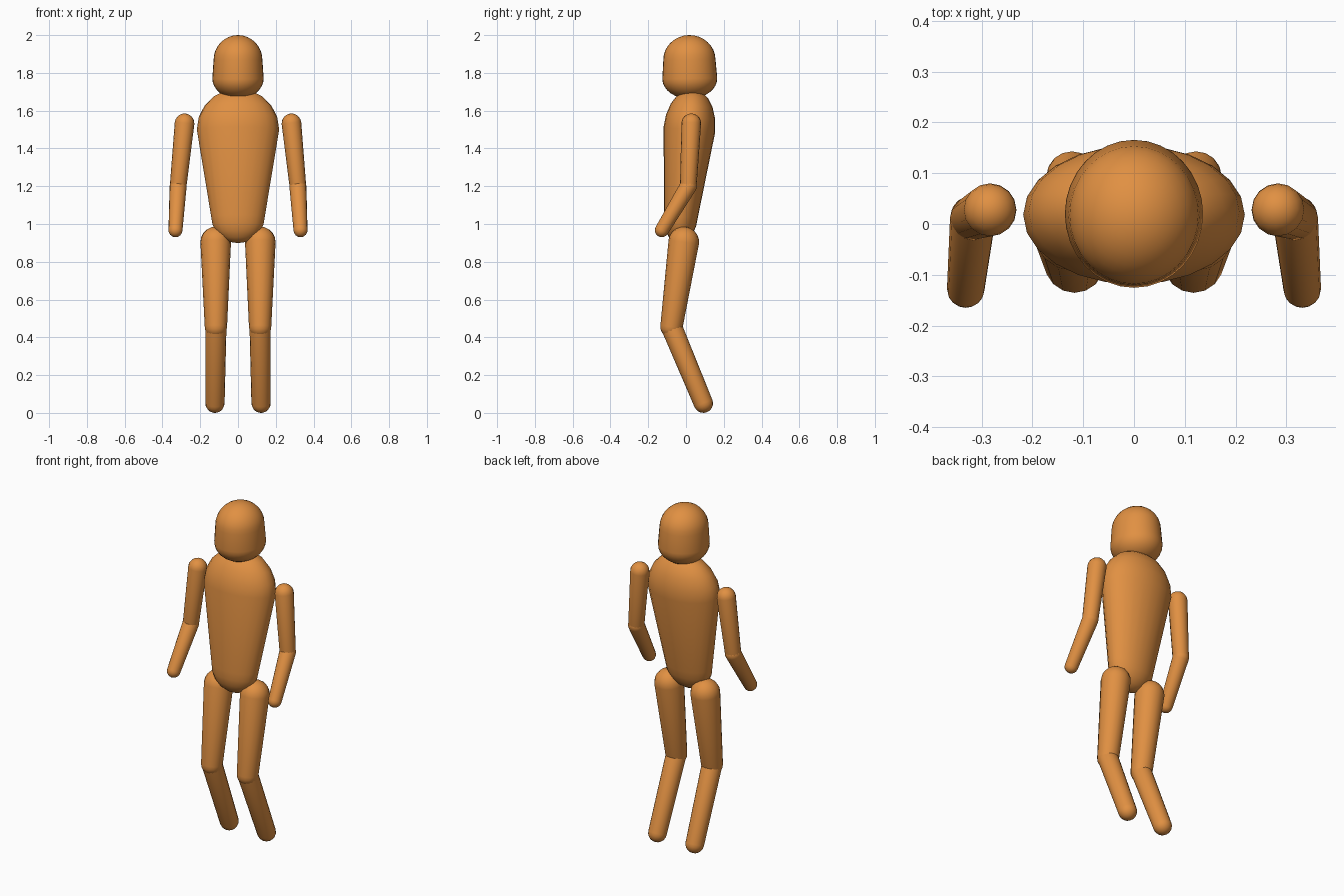
import bpy
import bmesh
from math import sin, cos, pi
from mathutils import Vector

if "Cube" in bpy.data.objects:
    bpy.data.objects.remove(bpy.data.objects["Cube"], do_unlink=True)

# Single flat colour
COLOUR = (0.75, 0.28, 0.055, 1)
clay = bpy.data.materials.new("warm orange")
clay.use_nodes = True
clay.diffuse_color = COLOUR
clay.node_tree.nodes["Principled BSDF"].inputs["Base Color"].default_value = COLOUR


def capsule(name, low, r_low, high, r_high, sides=16, rings=5,
            depth=1.0, cap_low=None, cap_high=None):
    """Tapered rounded limb between two centres; depth scales its y width."""
    low, high = Vector(low), Vector(high)
    axis = (high - low).normalized()
    across = (Vector((1, 0, 0)) - axis * axis.x).normalized()
    back = axis.cross(across) * depth
    cap_low = cap_low or r_low
    cap_high = cap_high or r_high

    # Profile of (centre, radius) from the low cap to the high cap
    steps = [i / rings * pi / 2 for i in range(1, rings + 1)]
    profile = [(low - axis * cap_low * cos(a), r_low * sin(a)) for a in steps]
    profile += [(high + axis * cap_high * cos(a), r_high * sin(a)) for a in reversed(steps)]

    bm = bmesh.new()
    loops = []
    for centre, radius in profile:
        angles = [2 * pi * k / sides for k in range(sides)]
        loops.append([bm.verts.new(centre + (across * cos(a) + back * sin(a)) * radius)
                      for a in angles])
    bottom = bm.verts.new(low - axis * cap_low)
    top = bm.verts.new(high + axis * cap_high)
    for k in range(sides):
        n = (k + 1) % sides
        for a, b in zip(loops, loops[1:]):
            bm.faces.new((a[k], a[n], b[n], b[k]))
        bm.faces.new((bottom, loops[0][n], loops[0][k]))
        bm.faces.new((top, loops[-1][k], loops[-1][n]))
    bmesh.ops.recalc_face_normals(bm, faces=bm.faces)
    for face in bm.faces:
        face.smooth = True
    mesh = bpy.data.meshes.new(name)
    bm.to_mesh(mesh)
    bm.free()
    mesh.materials.append(clay)
    obj = bpy.data.objects.new(name, mesh)
    bpy.context.collection.objects.link(obj)
    return obj


# Head with a flattened chin, and the leaning torso
capsule("head", (0, 0.02, 1.77), 0.136, (0, 0.018, 1.87), 0.129,
        sides=32, rings=8, depth=1.07, cap_low=0.107, cap_high=0.13)
capsule("torso", (0, -0.027, 1.04), 0.142, (0, 0.018, 1.5), 0.218,
        sides=24, rings=5, depth=0.63)

# Arms and legs on both sides
for side, s in (("left", 1), ("right", -1)):
    shoulder, elbow, hand = (s * 0.283, 0.028, 1.533), (s * 0.317, 0.012, 1.2), (s * 0.331, -0.128, 0.967)
    capsule(side + "_upper_arm", elbow, 0.044, shoulder, 0.052)
    capsule(side + "_forearm", hand, 0.037, elbow, 0.045)

    hip, knee, foot = (s * 0.118, -0.012, 0.905), (s * 0.117, -0.077, 0.456), (s * 0.122, 0.092, 0.051)
    capsule(side + "_thigh", knee, 0.059, hip, 0.081)
    capsule(side + "_shin", foot, 0.051, knee, 0.056)
